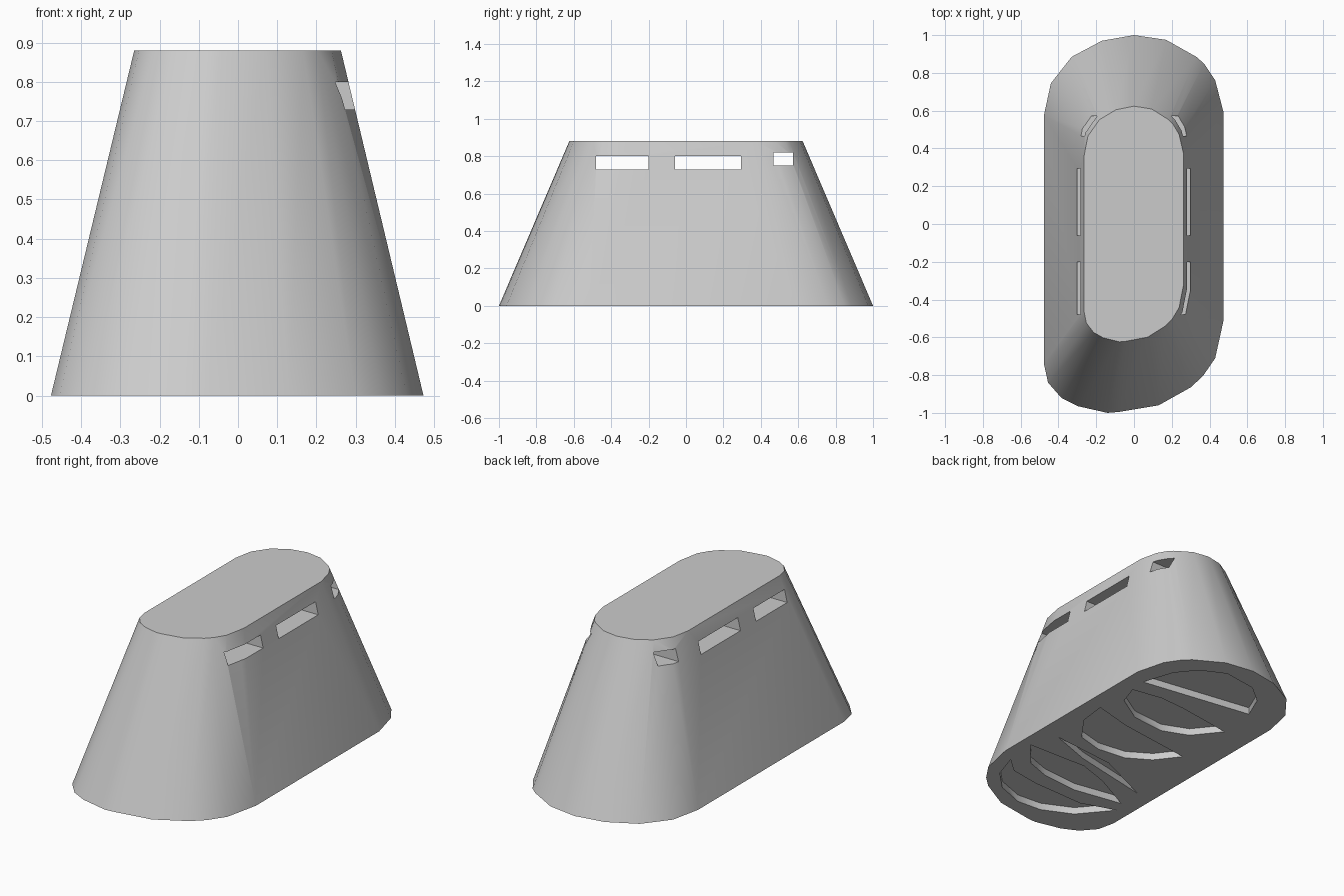
import bpy
import bmesh
from math import radians

default_cube = bpy.data.objects.get("Cube")
if default_cube:
    bpy.data.objects.remove(default_cube, do_unlink=True)

HEIGHT = 0.88
TOP_SCALE_X, TOP_SCALE_Y = 0.555, 0.624
POCKET_DEPTH = 0.04


def add_loft(bm, lower, upper, z_low, z_high):
    """Closed solid between two matching outlines at two heights."""
    low = [bm.verts.new((x, y, z_low)) for x, y in lower]
    high = [bm.verts.new((x, y, z_high)) for x, y in upper]
    count = len(low)
    bm.faces.new(low[::-1])
    bm.faces.new(high)
    for i in range(count):
        j = (i + 1) % count
        bm.faces.new((low[i], low[j], high[j], high[i]))


def make_object(name, bm):
    """Turn a bmesh into a linked scene object."""
    bmesh.ops.recalc_face_normals(bm, faces=bm.faces[:])
    mesh = bpy.data.meshes.new(name)
    bm.to_mesh(mesh)
    bm.free()
    obj = bpy.data.objects.new(name, mesh)
    bpy.context.collection.objects.link(obj)
    return obj


def make_material(name, color):
    material = bpy.data.materials.new(name)
    material.use_nodes = True
    material.diffuse_color = color
    material.node_tree.nodes["Principled BSDF"].inputs["Base Color"].default_value = color
    return material


# Tapered body: rounded, slightly lopsided base outline shrinking to the top
base_outline = [
    (0, 1), (-.17, .97), (-.33, .885), (-.44, .745), (-.477, .575),
    (-.477, -.74), (-.455, -.84), (-.385, -.92), (-.295, -.965),
    (-.14, -1), (-.08, -.995), (.13, -.96), (.3, -.865), (.365, -.805),
    (.43, -.71), (.473, -.515), (.473, .595), (.43, .76), (.37, .85),
    (.33, .885), (.17, .975),
]
top_outline = [(x * TOP_SCALE_X, y * TOP_SCALE_Y) for x, y in base_outline]
body_bm = bmesh.new()
add_loft(body_bm, base_outline, top_outline, 0, HEIGHT)
body = make_object("tapered_body", body_bm)
body.data.materials.append(make_material("light grey", (0.6, 0.6, 0.6, 1)))

cutter_bm = bmesh.new()

# Window slots running straight through from side to side
slots = [(-.48, -.2, .73), (-.06, .295, .73), (.467, .573, .75)]
for y_front, y_back, sill in slots:
    rectangle = [(-1, y_front), (1, y_front), (1, y_back), (-1, y_back)]
    add_loft(cutter_bm, rectangle, rectangle, sill, sill + .07)

# Shallow curved pockets sunk into the underside, from back to front
pockets = [
    [(.38, .53), (-.28, .63), (-.22, .77), (-.11, .86), (.09, .89), (.23, .82), (.32, .71)],
    [(.37, .43), (.33, .31), (.17, .21), (-.03, .19), (-.18, .25), (-.3, .4), (.03, .45), (.19, .46)],
    [(.38, .17), (.36, .01), (.25, -.14), (.1, -.18), (-.07, -.16), (-.2, -.08), (-.3, .05), (.15, .11)],
    [(.35, -.22), (.1, -.31), (-.37, -.41), (-.04, -.26)],
    [(.41, -.38), (.28, -.53), (.14, -.58), (-.08, -.6), (-.37, -.55), (-.14, -.43), (.04, -.37)],
    [(.39, -.57), (.34, -.72), (.23, -.83), (.07, -.89), (-.08, -.88), (-.25, -.8),
     (-.4, -.62), (-.2, -.69), (.12, -.68), (.3, -.65)],
]
for outline in pockets:
    add_loft(cutter_bm, outline, outline, -.1, POCKET_DEPTH)

cutter = make_object("slot_and_pocket_cutter", cutter_bm)
cutter.hide_render = True

# Cut the openings, then discard the cutter
cut = body.modifiers.new("openings", "BOOLEAN")
cut.operation = "DIFFERENCE"
cut.solver = "EXACT"
cut.object = cutter
for other in bpy.context.selected_objects:
    other.select_set(False)
body.select_set(True)
bpy.context.view_layer.objects.active = body
bpy.ops.object.modifier_apply(modifier=cut.name)
bpy.data.objects.remove(cutter, do_unlink=True)

# Smooth flanks with crisp rims
bpy.ops.object.shade_smooth_by_angle(angle=radians(35))
